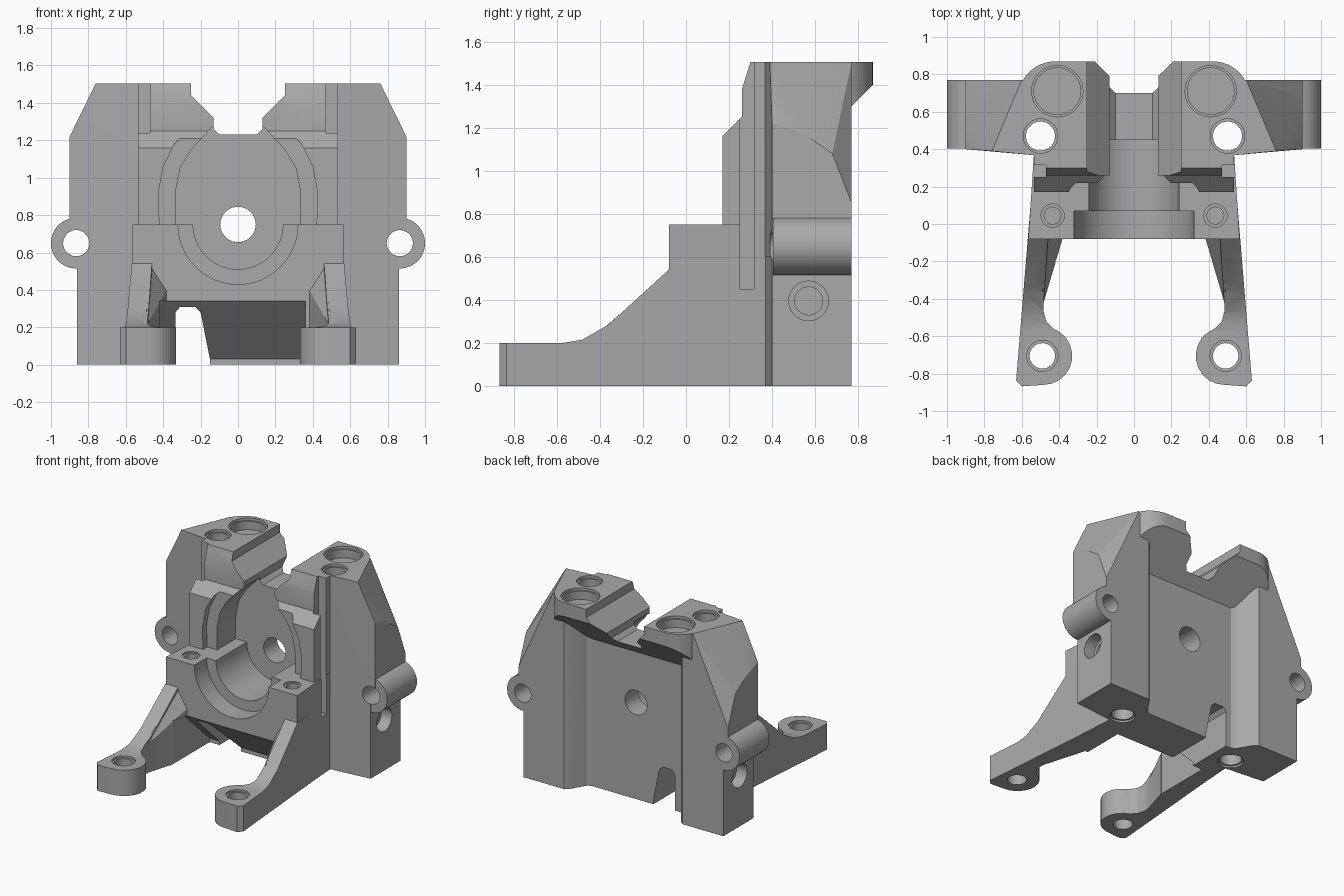
import bpy, bmesh, math
from mathutils import Vector

cube = bpy.data.objects.get("Cube")
if cube:
    bpy.data.objects.remove(cube)

grey = bpy.data.materials.new("mid grey plastic")
grey.use_nodes = True
GREY = (0.4, 0.4, 0.4, 1)
grey.diffuse_color = GREY
grey.node_tree.nodes["Principled BSDF"].inputs["Base Color"].default_value = GREY


def finish(bm, name):
    bmesh.ops.recalc_face_normals(bm, faces=bm.faces)
    mesh = bpy.data.meshes.new(name)
    bm.to_mesh(mesh)
    bm.free()
    mesh.materials.append(grey)
    ob = bpy.data.objects.new(name, mesh)
    bpy.context.collection.objects.link(ob)
    return ob


def prism(name, pts, axis, lo, hi):
    """Extrude a 2D outline along an axis: x (y,z), y (x,z) or z (x,y)."""
    i = "xyz".index(axis)

    def place(p, d):
        v = list(p)
        v.insert(i, d)
        return v
    bm = bmesh.new()
    face = bm.faces.new([bm.verts.new(place(p, lo)) for p in pts])
    ext = bmesh.ops.extrude_face_region(bm, geom=[face])
    move = Vector(place((0, 0), hi - lo))
    for v in ext["geom"]:
        if isinstance(v, bmesh.types.BMVert):
            v.co += move
    return finish(bm, name)


def disc(u, v, r, n=40):
    return [(u + r * math.cos(2 * math.pi * k / n), v + r * math.sin(2 * math.pi * k / n)) for k in range(n)]


def hull(name, pts):
    bm = bmesh.new()
    for p in pts:
        bm.verts.new(p)
    out = bmesh.ops.convex_hull(bm, input=bm.verts)
    loose = [v for v in bm.verts if not v.link_faces]
    bmesh.ops.delete(bm, geom=loose, context="VERTS")
    return finish(bm, name)


def both(pts):
    """Close a +x half outline into a full symmetric one."""
    return pts + [(-p[0],) + tuple(p[1:]) for p in reversed(pts)]


def side(pts, s):
    return [(s * p[0],) + tuple(p[1:]) for p in pts]


def combine(target, tool, how):
    mod = target.modifiers.new(how, "BOOLEAN")
    mod.operation = how
    mod.solver = "MANIFOLD"
    mod.object = tool
    bpy.context.view_layer.objects.active = target
    bpy.ops.object.modifier_apply(modifier=mod.name)
    bpy.data.objects.remove(tool)


# Main body with bevelled shoulders
body = prism("carriage_body", both([(0.5, 0.365), (0.86, 0.4), (0.86, 0.77)]), "z", 0, 0.7)
shoulder = [(0.5, 0.365, 0.6), (0.9, 0.4, 0.6), (0.9, 0.77, 0.6), (0.5, 0.365, 1.505),
            (0.9, 0.4, 1.22), (0.9, 0.55, 1.17), (0.9, 0.68, 1.08), (0.9, 0.77, 0.85),
            (0.76, 0.39, 1.505), (0.67, 0.54, 1.505), (0.6, 0.77, 1.505)]
adds = [hull("shoulders", both(shoulder))]

# Rear lip with rounded corners and a sloped underside
arc = [(0.42 + 0.2 * math.cos(a), 0.67 + 0.2 * math.sin(a)) for a in [math.pi / 2 * k / 8 for k in range(9)]]
lip = [(0.6, 0.55)] + arc
adds.append(hull("rear_lip", both([(x, y, 1.505) for x, y in lip] + [(x, y, y + 0.53) for x, y in lip])))

# Stepped front of the upper block, and the lower bearing block
adds.append(prism("upper_block", [(0.17, 0.5), (0.17, 1.16), (0.26, 1.25), (0.26, 1.38), (0.3, 1.505),
                                  (0.5, 1.505), (0.5, 0.5)], "x", -0.535, 0.535))
adds.append(prism("lower_block", both([(0.565, -0.08), (0.53, 0.45)]), "z", 0, 0.75))

cuts = []


def cut(pts, axis, lo, hi):
    cuts.append(prism("cutter", pts, axis, lo, hi))


# Hollow sloped underside and the cable notch
cut([(-0.2, -0.1), (-0.2, 0.34), (-0.08, 0.34), (0.25, 0.03), (0.25, -0.1)], "x", -0.42, 0.36)
cut([(-0.335, -0.1), (-0.335, 0.28), (-0.31, 0.31), (-0.23, 0.31), (-0.2, 0.28), (-0.15, 0.03),
     (-0.15, -0.1)], "y", -0.2, 1)

# Recess behind the body, closed on top by a 45 degree slope
recess = prism("recess", both([(0.38, 0.615), (0.41, 0.63), (0.48, 0.745), (0.51, 0.771), (0.51, 1)]), "z", -0.1, 2)
limit = prism("limit", [(0.4, -0.2), (0.4, 0.93), (1.1, 1.63), (1.1, -0.2)], "x", -1, 1)
combine(recess, limit, "INTERSECT")
cuts.append(recess)

# Front pocket: two bores below, stepped arch above
cut(disc(0, 0.75, 0.32, 64), "y", -0.2, 0.07)
cut(disc(0, 0.75, 0.24, 64), "y", -0.2, 0.45)
cut(both([(0.42, 0.75), (0.425, 0.92), (0.4, 1.06), (0.34, 1.18), (0.16, 1.37)]), "y", -0.2, 0.22)
cut(both([(0.335, 0.75), (0.335, 0.92), (0.31, 1.05), (0.25, 1.15), (0.13, 1.28)]), "y", -0.2, 0.45)
cut(disc(0, 0.75, 0.095), "y", 0, 1)

# Valley across the top
cut(both([(0.1, 1.23), (0.13, 1.26), (0.13, 1.32), (0.25, 1.44), (0.25, 1.7)]), "y", -0.2, 1)

for s in (-1, 1):
    # Pivot ears
    adds.append(prism("ear", disc(s * 0.865, 0.65, 0.135, 48), "y", 0.405, 0.77))
    cut(disc(s * 0.865, 0.65, 0.07), "y", 0.2, 1)

    # Sloped leg: plan outline trimmed by its side profile
    foot = [(0.485 + 0.155 * math.cos(a), -0.705 + 0.155 * math.sin(a))
            for a in [math.radians(d) for d in range(110, 271, 16)]]
    plan = [(0.545, 0.2), (0.42, 0.2), (0.46, -0.08), (0.485, -0.46), (0.47, -0.52)]
    plan += foot + [(0.6, -0.868), (0.63, -0.835)]
    leg = prism("leg", side(plan, s), "z", 0, 0.6)
    trim = prism("trim", [(-1, -0.1), (-1, 0.2), (-0.57, 0.2), (-0.48, 0.215), (-0.36, 0.285),
                          (-0.08, 0.54), (0.3, 0.54), (0.3, -0.1)], "x", -1, 1)
    combine(leg, trim, "INTERSECT")
    adds.append(leg)
    adds.append(hull("leg_gusset", side([(x, y, z) for x, y, h in
                ((0.38, -0.07, 0.4), (0.47, -0.07, 0.54), (0.495, -0.46, 0.2), (0.38, 0.2, 0.4), (0.47, 0.2, 0.54))
                for z in (0, h)], s)))

    # Vertical slot beside the pocket
    cut(side([(0.47, 0.25), (0.6, 0.25), (0.6, 0.315), (0.47, 0.315)], s), "z", 0.45, 1.7)

    # Vertical bores: through hole, shallow seat, foot and block screws, with countersinks
    for x, y, r, lo, hi in ((0.5, 0.47, 0.078, -0.1, 1.7), (0.5, 0.47, 0.092, 1.485, 1.7),
                            (0.5, 0.47, 0.092, -0.1, 0.015), (0.41, 0.71, 0.125, 1.42, 1.7),
                            (0.41, 0.71, 0.137, 1.485, 1.7), (0.49, -0.705, 0.068, -0.1, 0.4),
                            (0.49, -0.705, 0.083, 0.185, 0.4), (0.435, 0.045, 0.045, 0.5, 0.9),
                            (0.435, 0.045, 0.062, 0.74, 0.9)):
        cut(disc(s * x, y, r), "z", lo, hi)

    # Blind rod sockets in the sides
    for r, depth in ((0.092, 0.77), (0.065, 0.6)):
        cut(disc(0.57, 0.395, r), "x", *sorted((s * depth, s * 1.1)))

for part in adds:
    combine(body, part, "UNION")
for tool in cuts:
    combine(body, tool, "DIFFERENCE")

# One material throughout, smooth bores with crisp edges
body.data.materials.clear()
body.data.materials.append(grey)
for p in body.data.polygons:
    p.material_index = 0
bpy.ops.object.select_all(action="DESELECT")
body.select_set(True)
bpy.context.view_layer.objects.active = body
bpy.ops.object.shade_smooth_by_angle(angle=math.radians(25))
